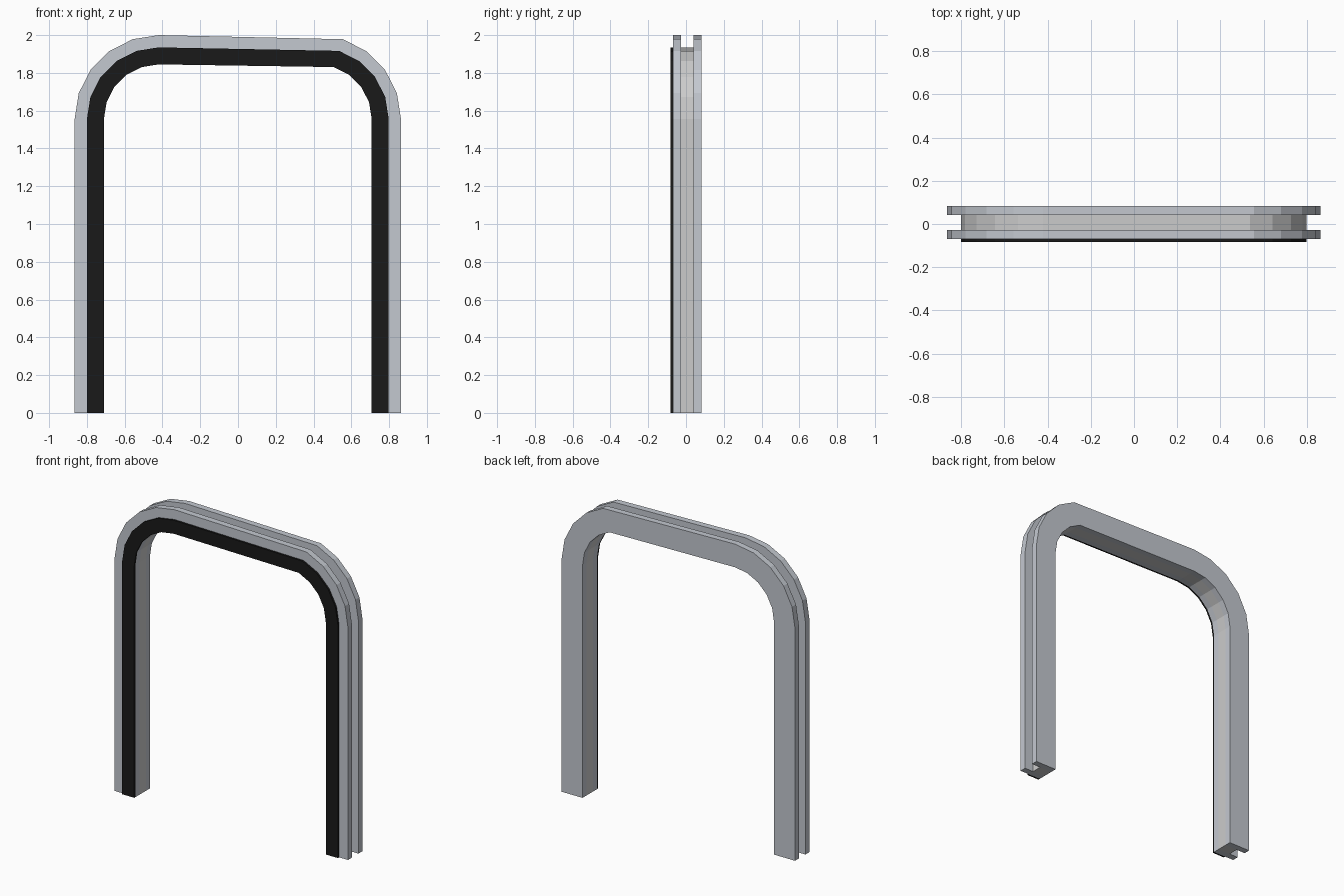
import bpy, bmesh, math

if "Cube" in bpy.data.objects:
    bpy.data.objects.remove(bpy.data.objects["Cube"])

LEFT_C, RIGHT_C, SPRING = -0.42, 0.418, 1.555   # corner centres and height


def outline(r):
    """Arch line at distance r from the corner centres, left foot to right foot."""
    step = math.radians(18)
    pts = [(LEFT_C - r, 0)]
    pts += [(LEFT_C - r * math.cos(i * step), SPRING + r * math.sin(i * step)) for i in range(6)]
    pts += [(RIGHT_C + r * math.cos(i * step), SPRING + r * math.sin(i * step)) for i in range(4, -1, -1)]
    return pts + [(RIGHT_C + r, 0)]


def arch(name, r_in, r_out, y0, y1, mat=None):
    """Rectangular section swept along the arch."""
    bm = bmesh.new()
    inner, outer = outline(r_in), outline(r_out)
    rings = []
    for (xi, zi), (xo, zo) in zip(inner, outer):
        rings.append([bm.verts.new(c) for c in
                      ((xi, y0, zi), (xo, y0, zo), (xo, y1, zo), (xi, y1, zi))])
    for a, b in zip(rings, rings[1:]):
        for k in range(4):
            n = (k + 1) % 4
            bm.faces.new((a[k], a[n], b[n], b[k]))
    bm.faces.new(rings[0])
    bm.faces.new(rings[-1][::-1])
    bmesh.ops.recalc_face_normals(bm, faces=bm.faces)
    me = bpy.data.meshes.new(name)
    bm.to_mesh(me)
    bm.free()
    ob = bpy.data.objects.new(name, me)
    bpy.context.collection.objects.link(ob)
    if mat:
        me.materials.append(mat)
    return ob


def material(name, color):
    m = bpy.data.materials.new(name)
    m.diffuse_color = color
    m.use_nodes = True
    m.node_tree.nodes["Principled BSDF"].inputs["Base Color"].default_value = m.diffuse_color
    return m


steel = material("blue_grey", (0.55, 0.58, 0.63, 1))
black = material("black", (0.01, 0.01, 0.01, 1))

# two flanges with an outward-facing channel between them
arch("front_flange", 0.29, 0.445, -0.070, -0.027, steel)
arch("back_flange", 0.29, 0.445, 0.041, 0.083, steel)
# lighter web forming the channel floor and the inner lining
arch("channel_web", 0.29, 0.38, -0.027, 0.041)
# black trim on the front face
arch("front_trim", 0.29, 0.38, -0.083, -0.070, black)
